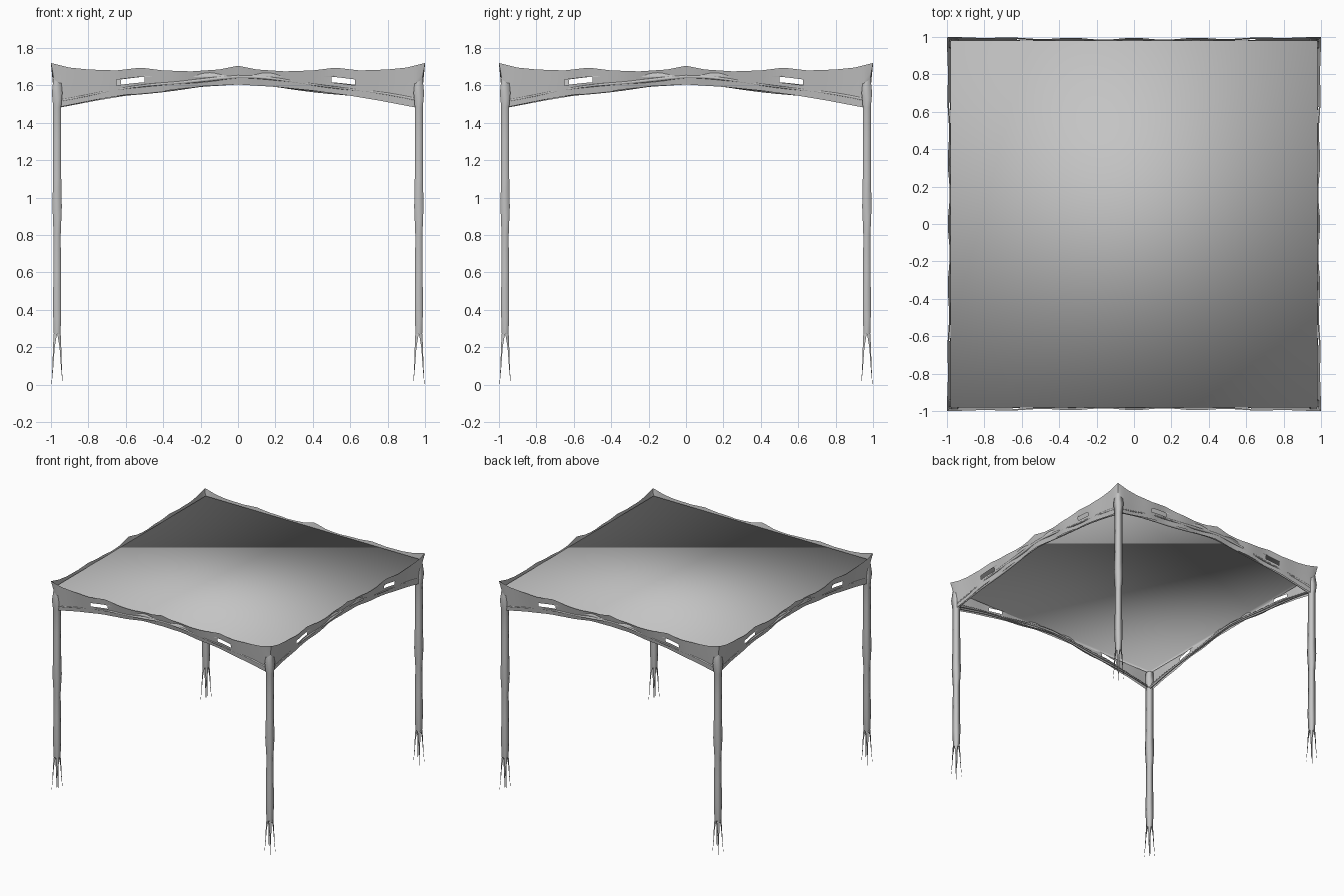
import bpy
import math
from mathutils import Matrix, Vector

if "Cube" in bpy.data.objects:
    bpy.data.objects.remove(bpy.data.objects["Cube"], do_unlink=True)

grey = bpy.data.materials.new("plain_grey")
grey.use_nodes = True
grey.diffuse_color = (0.55, 0.55, 0.55, 1)
bsdf = grey.node_tree.nodes["Principled BSDF"]
bsdf.inputs["Base Color"].default_value = grey.diffuse_color
bsdf.inputs["Roughness"].default_value = 0.8

SIDES = ("front", "left", "back", "right")


def build(name, verts, faces, turn=0):
    """Smooth mesh object, its points turned by quarter turns about z."""
    spin = Matrix.Rotation(turn * math.pi / 2, 3, "Z")
    mesh = bpy.data.meshes.new(name)
    mesh.from_pydata([spin @ Vector(v) for v in verts], [], faces)
    mesh.materials.append(grey)
    mesh.shade_smooth()
    obj = bpy.data.objects.new(name, mesh)
    bpy.context.collection.objects.link(obj)
    return obj


def sample(points, t):
    """Linear lookup in a list of (position, value)."""
    for (a, va), (b, vb) in zip(points, points[1:]):
        if t <= b:
            return va + (vb - va) * (t - a) / (b - a)
    return points[-1][1]


# Canopy: flat sheet with a shallow turned-down rim, softly shaded as one
R, TOP, RIM = 0.982, 1.668, 1.645
corners = [(-R, -R), (R, -R), (R, R), (-R, R)]
build("canopy_sheet",
      [(x, y, z) for z in (TOP, RIM) for x, y in corners],
      [(0, 1, 2, 3)] + [(i, i + 4, (i + 1) % 4 + 4, (i + 1) % 4) for i in range(4)])

# Ragged valance: upper and lower outline of one side
upper = [(-1, 1.72), (-0.9, 1.695), (-0.8, 1.685), (-0.65, 1.68), (-0.52, 1.695),
         (-0.4, 1.68), (-0.25, 1.675), (-0.1, 1.685), (0, 1.705), (0.1, 1.685),
         (0.25, 1.675), (0.4, 1.68), (0.52, 1.695), (0.65, 1.68), (0.8, 1.685),
         (0.9, 1.695), (1, 1.72)]
lower = [(-1, 1.6), (-0.95, 1.485), (-0.75, 1.525), (-0.6, 1.55), (-0.4, 1.57),
         (-0.2, 1.595), (0, 1.605), (0.2, 1.592), (0.4, 1.572), (0.6, 1.545),
         (0.75, 1.52), (0.95, 1.482), (1, 1.6)]
slits = [(-0.66, -0.5), (0.5, 0.63)]
COLS = 80


def valance(turn):
    verts, faces = [], []
    for i in range(COLS + 1):
        x = -1 + 2 * i / COLS
        hi, lo = sample(upper, x), sample(lower, x)
        wave = 0.005 * math.cos(x * 6 * math.pi) * (1 - x * x)
        out = 0.99 + 0.01 * x * x + wave
        for f in (0, 0.36, 0.58, 1):
            y = out - 0.022 * f
            verts.append((max(-y, min(y, x)), -y, hi + (lo - hi) * f))
    for i in range(COLS):
        x = -1 + 2 * (i + 0.5) / COLS
        for row in range(3):
            if row == 1 and any(a < x < b for a, b in slits):
                continue
            a = i * 4 + row
            faces.append((a, a + 1, a + 5, a + 4))
    build(SIDES[turn] + "_valance", verts, faces, turn)


# Bent branch running along a side
def branch(name, turn, ends, middle, depth, radius, phase):
    verts, faces = [], []
    steps, ring = 24, 5
    for i in range(steps + 1):
        x = -0.96 + 1.92 * i / steps
        z = middle - (middle - ends) * abs(x) ** 1.4 + 0.005 * math.sin(9 * x + phase)
        r = radius * (0.75 + 0.25 * math.cos(5 * x + phase))
        for k in range(ring):
            a = 2 * math.pi * k / ring
            verts.append((x, -depth + r * math.cos(a), z + r * math.sin(a)))
    for i in range(steps):
        for k in range(ring):
            a, b = i * ring + k, i * ring + (k + 1) % ring
            faces.append((a, b, b + ring, a + ring))
    build(SIDES[turn] + name, verts, faces, turn)


# Leg: gnarled square tube, forked at the foot into four thin roots
leg_widths = [(0.27, 0.018), (0.4, 0.022), (0.6, 0.02), (0.8, 0.019), (0.95, 0.025),
              (1.1, 0.022), (1.3, 0.021), (1.48, 0.021), (1.56, 0.028), (1.64, 0.02)]
roots = [(0.27, 0.019, 0.018), (0.2, 0.022, 0.009), (0.1, 0.025, 0.005), (0, 0.03, 0.001)]
signs = [(-1, -1), (1, -1), (1, 1), (-1, 1)]
LEG = 0.967


def leg(turn):
    verts = [(-LEG + sx * w, -LEG + sy * w, z)
             for z, w in leg_widths for sx, sy in signs]
    faces = []
    for i in range(len(leg_widths) - 1):
        for k in range(4):
            a, b = i * 4 + k, i * 4 + (k + 1) % 4
            faces.append((a, b, b + 4, a + 4))
    # Each root is a narrow angle strip below one corner of the tube
    for sx, sy in signs:
        start = len(verts)
        for z, w, strip in roots:
            x, y = -LEG + sx * w, -LEG + sy * w
            verts += [(x - sx * strip, y, z), (x, y, z), (x, y - sy * strip, z)]
        for i in range(len(roots) - 1):
            for k in range(2):
                a = start + i * 3 + k
                face = (a, a + 3, a + 4, a + 1)
                faces.append(face if sx * sy < 0 else face[::-1])
    name = ("front_right", "front_left", "back_left", "back_right")[turn]
    build(name + "_leg", verts, faces, turn)


for side in range(4):
    valance(side)
    branch("_outer_branch", side, 1.515, 1.645, 0.975, 0.012, 0.5)
    branch("_lower_branch", side, 1.49, 1.612, 0.955, 0.01, 2.0)
    leg(side)
